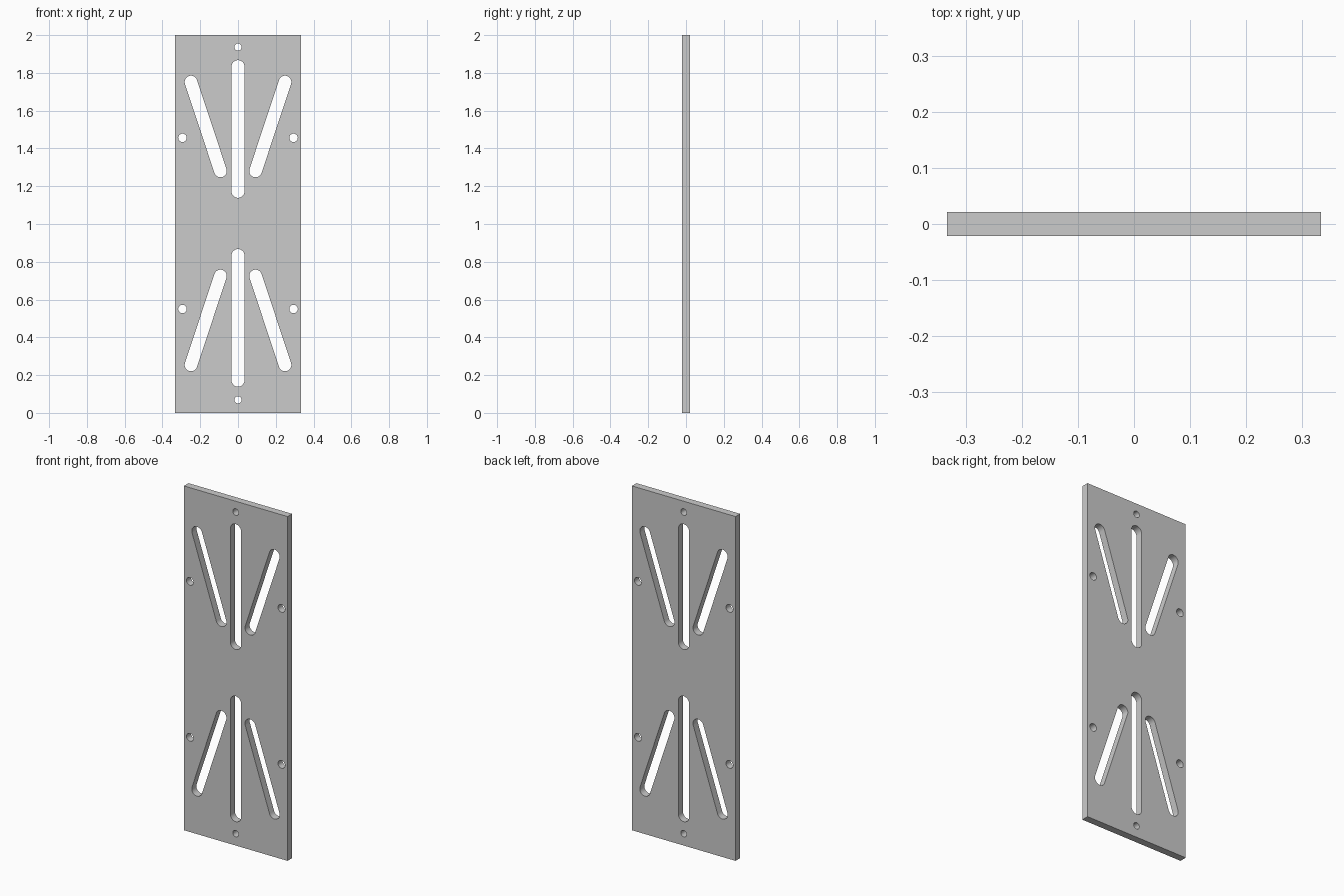
import bpy, bmesh
from math import sin, cos, pi, atan2

if "Cube" in bpy.data.objects:
    bpy.data.objects.remove(bpy.data.objects["Cube"])

HALF_W, HEIGHT, HALF_T = 0.333, 2.0, 0.021
MID = 1.003  # mirror height of the cut-out pattern


def slot(a, b, r, n=14):
    """Rounded slot outline between two end centres."""
    ang = atan2(b[1] - a[1], b[0] - a[0])
    pts = []
    for c, start in ((b, ang - pi / 2), (a, ang + pi / 2)):
        pts += [(c[0] + r * cos(start + pi * i / n), c[1] + r * sin(start + pi * i / n))
                for i in range(n + 1)]
    return pts


def circle(x, z, r, n=24):
    return [(x + r * cos(2 * pi * i / n), z + r * sin(2 * pi * i / n)) for i in range(n)]


# Outer rectangle
outlines = [[(-HALF_W, 0), (HALF_W, 0), (HALF_W, HEIGHT), (-HALF_W, HEIGHT)]]

# Slots and screw holes, mirrored up/down and left/right
for v in (-1, 1):
    outlines.append(slot((0, MID + v * 0.17), (0, MID + v * 0.83), 0.0345))
    outlines.append(circle(0, MID + v * 0.934, 0.019))
    for s in (-1, 1):
        outlines.append(slot((s * 0.093, MID + v * 0.278), (s * 0.249, MID + v * 0.749), 0.0335))
        outlines.append(circle(s * 0.294, MID + v * 0.453, 0.0225))

# Filled flat curve, thickened into the plate
curve = bpy.data.curves.new("slotted_plate", 'CURVE')
curve.dimensions = '2D'
curve.fill_mode = 'BOTH'
curve.extrude = HALF_T
for pts in outlines:
    sp = curve.splines.new('POLY')
    sp.points.add(len(pts) - 1)
    for p, (x, z) in zip(sp.points, pts):
        p.co = (x, z, 0, 1)
    sp.use_cyclic_u = True
plate = bpy.data.objects.new("slotted_plate", curve)
bpy.context.collection.objects.link(plate)
plate.rotation_euler.x = pi / 2
bpy.context.view_layer.objects.active = plate
plate.select_set(True)
bpy.ops.object.convert(target='MESH')
bpy.ops.object.transform_apply(location=False, rotation=True, scale=False)

# Weld the caps to the walls and tidy normals
bm = bmesh.new()
bm.from_mesh(plate.data)
bmesh.ops.remove_doubles(bm, verts=bm.verts, dist=1e-5)
bmesh.ops.recalc_face_normals(bm, faces=bm.faces)
bm.to_mesh(plate.data)
bm.free()
bpy.ops.object.shade_smooth_by_angle()
